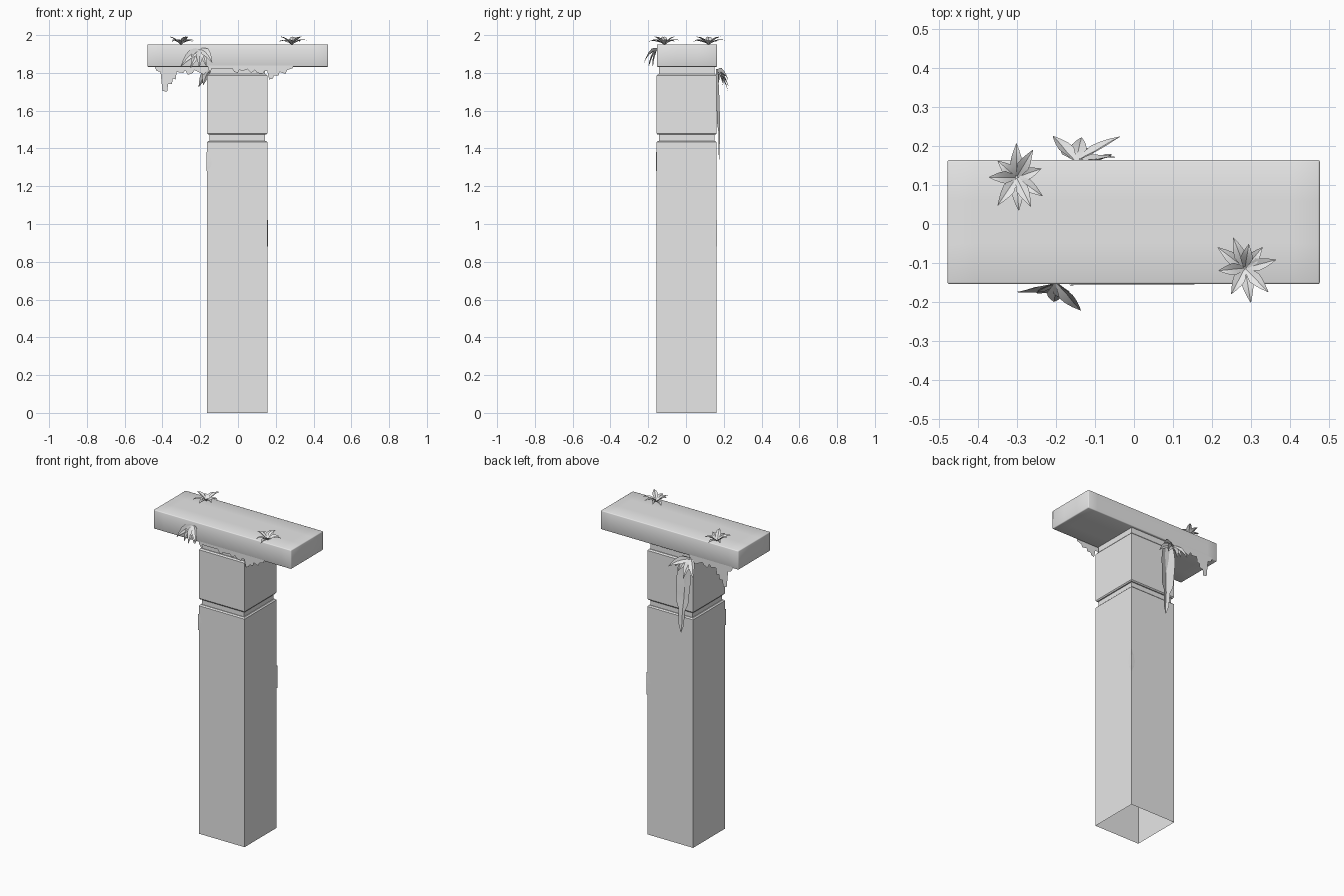
import bpy, bmesh, math
from mathutils import Vector

if "Cube" in bpy.data.objects:
    bpy.data.objects.remove(bpy.data.objects["Cube"])

stone = bpy.data.materials.new("pale_grey")
stone.diffuse_color = (0.8, 0.8, 0.8, 1)
stone.use_nodes = True
stone.node_tree.nodes["Principled BSDF"].inputs["Base Color"].default_value = stone.diffuse_color


def add_object(name, bm, smooth=None):
    me = bpy.data.meshes.new(name)
    bm.to_mesh(me)
    bm.free()
    ob = bpy.data.objects.new(name, me)
    bpy.context.collection.objects.link(ob)
    me.materials.append(stone)
    if smooth:
        bpy.context.view_layer.objects.active = ob
        ob.select_set(True)
        bpy.ops.object.shade_smooth_by_angle(angle=math.radians(smooth))
        ob.select_set(False)
    return ob


# Square pillar, open at the foot, with two recessed bands
CX, CY = -0.004, 0.003
profile = [(0, .159), (1.433, .159), (1.44, .152), (1.44, .147), (1.473, .147),
           (1.473, .154), (1.48, .159), (1.785, .159), (1.793, .152),
           (1.793, .147), (1.835, .147)]
bm = bmesh.new()
rings = [[bm.verts.new((CX + sx * h, CY + sy * h, z))
          for sx, sy in ((-1, -1), (1, -1), (1, 1), (-1, 1))] for z, h in profile]
for a, b in zip(rings, rings[1:]):
    for i in range(4):
        j = (i + 1) % 4
        bm.faces.new((a[i], a[j], b[j], b[i]))
add_object("pillar", bm)

# Capping slab with softened edges
bm = bmesh.new()
bmesh.ops.create_cube(bm, size=1)
for v in bm.verts:
    v.co = Vector((v.co.x * .957 - .001, v.co.y * .319 + .005, v.co.z * .119 + 1.8915))
bmesh.ops.bevel(bm, geom=bm.edges[:], offset=.005, segments=2, profile=.5, affect='EDGES')
for x in (-.41, .41):
    bmesh.ops.bisect_plane(bm, geom=bm.verts[:] + bm.edges[:] + bm.faces[:],
                           plane_co=(x, 0, 0), plane_no=(1, 0, 0))
for y in (-.05, .06):
    bmesh.ops.bisect_plane(bm, geom=bm.verts[:] + bm.edges[:] + bm.faces[:],
                           plane_co=(0, y, 0), plane_no=(0, 1, 0))
add_object("cap_slab", bm, 60)


# Folded leaf along a bowed spine
SHAPE = (.25, .65, 1, .8, .45, .04)


def leaf(bm, base, tip, bow, width, up, shape=SHAPE):
    base, tip, up = Vector(base), Vector(tip), Vector(up)
    mid = (base + tip) / 2 + Vector(bow)
    rows = []
    for i, s in enumerate(shape):
        t = i / (len(shape) - 1)
        p = base * (1 - t) ** 2 + mid * 2 * t * (1 - t) + tip * t * t
        tangent = (mid - base) * (1 - t) + (tip - mid) * t
        side = tangent.cross(up).normalized()
        normal = side.cross(tangent).normalized()
        w = width * s / 2
        rows.append([bm.verts.new(q) for q in
                     (p - side * w, p - normal * w * .35, p + side * w)])
    for a, b in zip(rows, rows[1:]):
        for k in range(2):
            bm.faces.new((a[k], a[k + 1], b[k + 1], b[k]))


# Rosettes growing on top of the slab
top_plants = {
    "top_plant_back": ((-.302, .12), [(-.302, .207), (-.26, .19), (-.238, .142), (-.235, .072),
                       (-.265, .045), (-.296, .034), (-.35, .048), (-.373, .12), (-.35, .162)]),
    "top_plant_front": ((.285, -.113), [(.255, -.035), (.295, -.052), (.33, -.06), (.365, -.092),
                        (.345, -.175), (.30, -.202), (.25, -.18), (.217, -.12), (.215, -.06)]),
}
for name, ((x, y), tips) in top_plants.items():
    bm = bmesh.new()
    for i, (tx, ty) in enumerate(tips):
        z = (1.972, 1.99, 1.965)[i % 3]
        leaf(bm, (x, y, 1.95), (tx, ty, z), (0, 0, .03), .032, (0, 0, 1))
    add_object(name, bm, 30)

# Drooping plants on the front and back
hanging = {
    "front_hanging_plant": ((-.2, -.153, 1.925), -1, [
        (-.303, -.175, 1.835), (-.25, -.178, 1.825), (-.205, -.2, 1.83),
        (-.168, -.195, 1.835), (-.137, -.222, 1.855)]),
    "back_hanging_plant": ((-.15, .163, 1.81), 1, [
        (-.208, .226, 1.725), (-.185, .195, 1.735), (-.135, .222, 1.705),
        (-.085, .2, 1.735), (-.035, .225, 1.76), (-.045, .172, 1.745)]),
}
for name, (base, s, tips) in hanging.items():
    bm = bmesh.new()
    for tip in tips:
        leaf(bm, base, tip, (0, s * .012, .035), .045, (0, s, .3))
    add_object(name, bm, 30)

# Long trailing frond down the back
bm = bmesh.new()
leaf(bm, (-.115, .168, 1.82), (-.088, .176, 1.34), (0, .014, 0), .098, (0, 1, 0),
     (.5, .85, 1, 1, .95, .9, .85, .45, .42, .35, .05))
add_object("back_frond", bm, 30)


# Ragged moss fringes hanging below the slab edges
def fringe(name, y, pts):
    bm = bmesh.new()
    top = [bm.verts.new((x, y, 1.84)) for x, z in pts]
    low = [bm.verts.new((x, y, z)) for x, z in pts]
    for i in range(len(pts) - 1):
        bm.faces.new((top[i], top[i + 1], low[i + 1], low[i]))
    add_object(name, bm)


fringe("front_moss", -.158, [
    (-.16, 1.825), (-.145, 1.80), (-.14, 1.823), (-.03, 1.823), (-.02, 1.805), (0, 1.80),
    (.005, 1.815), (.03, 1.812), (.05, 1.82), (.07, 1.80), (.09, 1.815), (.10, 1.80),
    (.13, 1.795), (.14, 1.81), (.155, 1.81), (.165, 1.765), (.185, 1.77), (.19, 1.785),
    (.215, 1.785), (.22, 1.805), (.25, 1.795), (.26, 1.815), (.29, 1.825)])
fringe("back_moss", .167, [
    (-.44, 1.828), (-.43, 1.81), (-.41, 1.805), (-.40, 1.705), (-.375, 1.70), (-.37, 1.74),
    (-.35, 1.74), (-.345, 1.77), (-.33, 1.765), (-.325, 1.805), (-.29, 1.80), (-.28, 1.815),
    (-.265, 1.79), (-.24, 1.80), (-.23, 1.815), (-.20, 1.80), (-.18, 1.79), (-.165, 1.81),
    (-.14, 1.825)])


# Small moss tufts wrapped around pillar corners
def corner_moss(name, sx, sy, z0, z1):
    bm = bmesh.new()
    h = .162
    rows = []
    for i in range(5):
        z = z0 + (z1 - z0) * i / 4
        w = (.006, .022, .028, .018, .004)[i]
        rows.append([bm.verts.new(p) for p in (
            (CX + sx * (h - w), CY + sy * (h - .001), z), (CX + sx * h, CY + sy * h, z),
            (CX + sx * (h - .001), CY + sy * (h - w), z))])
    for a, b in zip(rows, rows[1:]):
        for k in range(2):
            bm.faces.new((a[k], a[k + 1], b[k + 1], b[k]))
    bmesh.ops.recalc_face_normals(bm, faces=bm.faces[:])
    add_object(name, bm)


corner_moss("moss_back_right", 1, 1, .88, 1.02)
corner_moss("moss_front_left", -1, -1, 1.28, 1.38)
